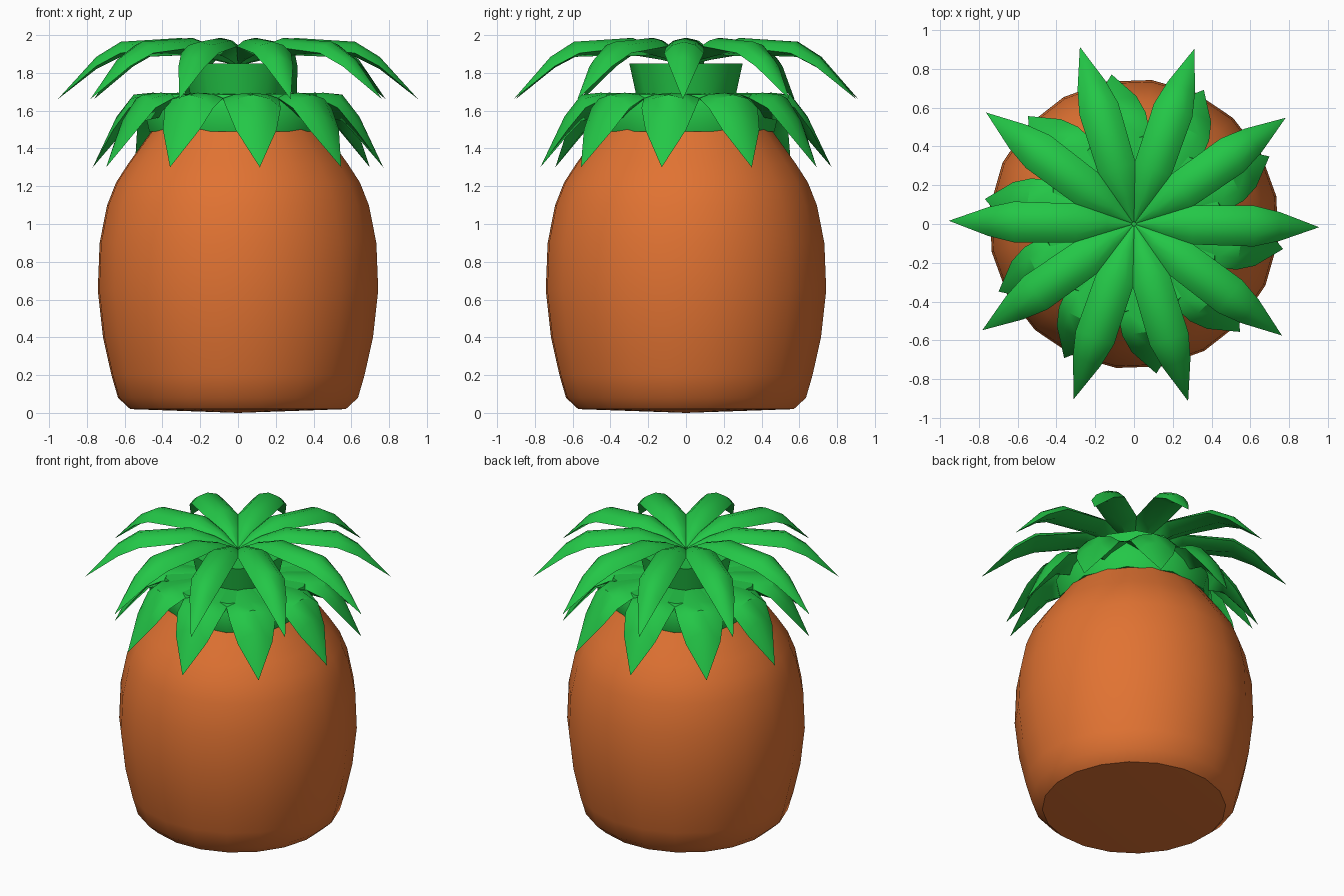
import bpy, bmesh, math
from mathutils import Matrix, Vector

if "Cube" in bpy.data.objects:
    bpy.data.objects.remove(bpy.data.objects["Cube"])


def material(name, color):
    m = bpy.data.materials.new(name)
    m.use_nodes = True
    m.diffuse_color = color
    m.node_tree.nodes["Principled BSDF"].inputs["Base Color"].default_value = color
    return m


orange = material("orange skin", (0.75, 0.17, 0.032, 1))
green = material("leaf green", (0.017, 0.57, 0.063, 1))


def finish(bm, name, mat, angle):
    bmesh.ops.recalc_face_normals(bm, faces=bm.faces[:])
    mesh = bpy.data.meshes.new(name)
    bm.to_mesh(mesh)
    bm.free()
    mesh.materials.append(mat)
    obj = bpy.data.objects.new(name, mesh)
    bpy.context.collection.objects.link(obj)
    bpy.ops.object.select_all(action="DESELECT")
    obj.select_set(True)
    bpy.context.view_layer.objects.active = obj
    bpy.ops.object.shade_smooth_by_angle(angle=math.radians(angle))
    return obj


def skin(bm, rings, closed=True):
    # Bridge successive rings of vertices; a ring of one vertex is a point
    for a, b in zip(rings, rings[1:]):
        n = max(len(a), len(b))
        for i in range(n):
            j = (i + 1) % n
            quad = [a[i % len(a)], a[j % len(a)], b[j % len(b)], b[i % len(b)]]
            bm.faces.new(list(dict.fromkeys(quad)))


def lathe(name, profile, sides, turn, mat, angle):
    bm = bmesh.new()
    rings = []
    for r, z in profile:
        if r == 0:
            rings.append([bm.verts.new((0, 0, z))])
            continue
        angles = [math.radians(turn) + math.tau * i / sides for i in range(sides)]
        rings.append([bm.verts.new((r * math.cos(a), r * math.sin(a), z)) for a in angles])
    skin(bm, rings)
    return finish(bm, name, mat, angle)


def leaf(name, stations, tip, turn):
    # Each station: distance out, crest height, half width, edge drop, thickness
    bm = bmesh.new()
    rings = []
    for r, z, w, drop, thick in stations:
        section = [(-w, -drop), (-w * 0.6, -drop * 0.3), (0, 0), (w * 0.6, -drop * 0.3),
                   (w, -drop), (0, -thick)]
        rings.append([bm.verts.new((r, y, z + dz)) for y, dz in section])
    bm.faces.new(rings[0])
    rings.append([bm.verts.new((tip[0], 0, tip[1]))])
    skin(bm, rings)
    bmesh.ops.transform(bm, matrix=Matrix.Rotation(math.radians(turn), 4, "Z"), verts=bm.verts[:])
    return finish(bm, name, green, 42)


# Fruit body
lathe("fruit_body",
      [(0, 0), (0.575, 0.02), (0.64, 0.08), (0.675, 0.2), (0.72, 0.4), (0.748, 0.65),
       (0.738, 0.9), (0.698, 1.1), (0.65, 1.22), (0.585, 1.32), (0.52, 1.41),
       (0.455, 1.5), (0, 1.52)],
      20, 11, orange, 40)

# Leaf collar and stem that carry the two tiers
lathe("lower_collar", [(0, 1.49), (0.475, 1.49), (0.5, 1.6), (0.46, 1.685), (0, 1.69)],
      10, 8.5, green, 40)
lathe("crown_stem", [(0, 1.62), (0.25, 1.62), (0.3, 1.85), (0, 1.83)], 10, 17, green, 40)

# Two tiers of drooping leaves
lower = [(0.15, 1.69, 0.05, 0.01, 0.06), (0.46, 1.695, 0.15, 0.03, 0.13),
         (0.56, 1.685, 0.145, 0.07, 0.14), (0.65, 1.57, 0.11, 0.07, 0.12)]
upper = [(0.01, 1.86, 0.004, 0.002, 0.02), (0.14, 1.93, 0.05, 0.02, 0.06),
         (0.3, 1.985, 0.1, 0.045, 0.09), (0.62, 1.965, 0.105, 0.06, 0.08),
         (0.75, 1.885, 0.075, 0.05, 0.065)]
for i in range(10):
    leaf(f"lower_leaf_{i + 1}", lower, (0.78, 1.3), 36 * i - 9.5)
    leaf(f"upper_leaf_{i + 1}", upper, (0.955, 1.66), 36 * i - 1)
